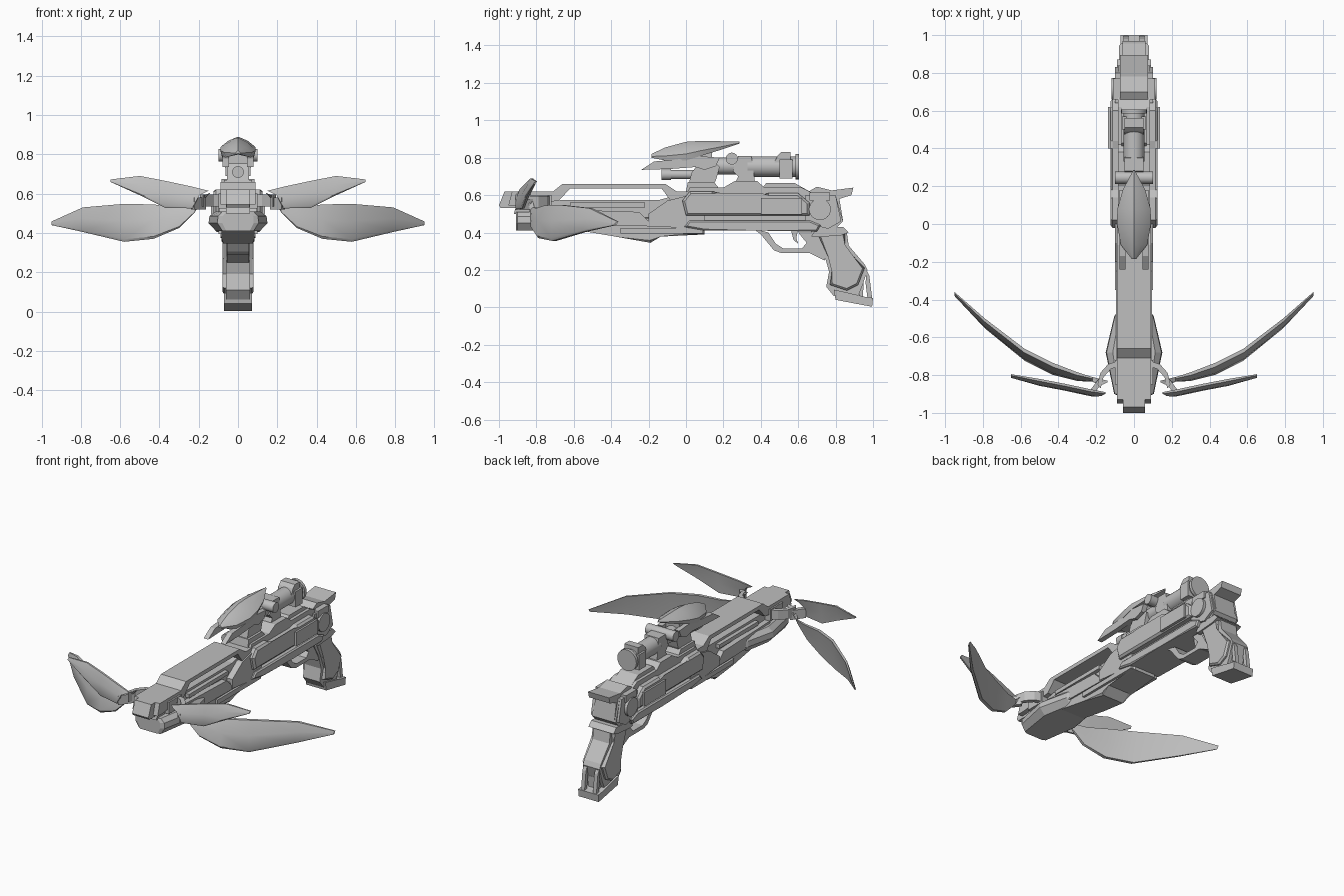
import bpy, bmesh, math
from mathutils import Vector

grey = bpy.data.materials.new("light grey")
grey.diffuse_color = (0.52, 0.52, 0.52, 1)


def finish(name, bm, smooth=False):
    bmesh.ops.recalc_face_normals(bm, faces=bm.faces)
    me = bpy.data.meshes.new(name)
    bm.to_mesh(me)
    bm.free()
    ob = bpy.data.objects.new(name, me)
    bpy.context.collection.objects.link(ob)
    me.materials.append(grey)
    if smooth:
        bpy.context.view_layer.objects.active = ob
        ob.select_set(True)
        bpy.ops.object.shade_smooth_by_angle(angle=math.radians(35))
        ob.select_set(False)
    return ob


def loft(bm, rings):
    rows = [[bm.verts.new(p) for p in r] for r in rings]
    n = len(rows[0])
    for a, b in zip(rows, rows[1:]):
        for i in range(n):
            bm.faces.new((a[i], a[(i + 1) % n], b[(i + 1) % n], b[i]))
    bm.faces.new(rows[0])
    bm.faces.new(rows[-1])


def slab(name, pts, half, inner=0, chamfer=0):
    """Side profile (y, z) across x; with inner > 0 it makes a left and right pair."""
    bm = bmesh.new()
    for s in ((1, -1) if inner else (1,)):
        a, b = (inner * s, half * s) if inner else (-half, half)
        loft(bm, [[(x, y, z) for y, z in pts] for x in (a, b)])
    if chamfer:
        edges = [e for e in bm.edges if abs(e.verts[0].co.x - e.verts[1].co.x) < 1e-5
                 and abs(abs(e.verts[0].co.x) - half) < 1e-5]
        bmesh.ops.bevel(bm, geom=edges, offset=chamfer, segments=1, affect='EDGES')
    return finish(name, bm)


def box(name, y0, y1, z0, z1, half, inner=0):
    return slab(name, [(y0, z0), (y1, z0), (y1, z1), (y0, z1)], half, inner)


def tube(name, a, b, r, n=24):
    a, b = Vector(a), Vector(b)
    q = Vector((0, 0, 1)).rotation_difference(b - a)
    ring = [q @ Vector((r * math.cos(math.tau * i / n), r * math.sin(math.tau * i / n), 0))
            for i in range(n)]
    bm = bmesh.new()
    loft(bm, [[c + p for p in ring] for c in (a, b)])
    return finish(name, bm, True)


# barrel, nose and rails
slab("top_rail", [(-.95, .545), (-.93, .62), (-.71, .62), (-.66, .66), (-.11, .66), (-.05, .62), (.04, .62),
                  (.04, .54), (-.06, .54), (-.13, .635), (-.62, .635), (-.68, .57), (-.9, .545)], .09)
slab("barrel_nose", [(-1, .545), (-.97, .62), (-.88, .62), (-.88, .53), (-.99, .53)], .058)
slab("middle_rail", [(-.92, .5), (-.9, .575), (-.14, .575), (-.05, .6), (.05, .6), (.05, .46), (-.6, .46)], .06)
box("rail_side_strip", -.62, -.22, .535, .56, .085, .055)
slab("rail_lower_strip", [(-.75, .47), (-.72, .525), (-.25, .51), (-.2, .46), (0, .46), (0, .43), (-.6, .44)], .095, .05)
box("bolt_tray", -.45, -.2, .44, .48, .075)
slab("rail_bracket", [(-.2, .44), (-.2, .5), (-.1, .57), (.02, .6), (.1, .6), (.1, .46), (0, .42)], .1)

# fore end under the barrel
slab("fore_end", [(-.91, .46), (-.9, .51), (-.5, .49), (.1, .47), (.1, .39), (-.14, .39), (-.19, .345),
                  (-.36, .375), (-.62, .42)], .085, chamfer=.012)
box("fore_grip_strip", -.35, .09, .395, .425, .1)
bm = bmesh.new()
plan = [(.08, -.91), (.105, -.9), (.15, -.68), (.105, -.49), (.08, -.45)]
plan += [(-x, y) for x, y in reversed(plan)]
loft(bm, [[(x * k, y, z) for x, y in plan] for z, k in ((.41, .75), (.45, 1), (.485, .97), (.51, .75))])
finish("flared_collar", bm)

# receiver
slab("receiver_core", [(0, .42), (-.05, .5), (0, .6), (.02, .64), (.62, .64), (.7, .6), (.8, .6), (.84, .46),
                       (.78, .4), (.6, .41), (.1, .41)], .085)
slab("receiver_side_panel", [(0, .49), (.66, .49), (.66, .56), (.6, .61), (.44, .61), (.4, .6), (.18, .6),
                             (.14, .62), (.02, .62), (-.02, .57)], .125, .08, .012)
slab("receiver_lower_panel", [(-.01, .43), (.02, .465), (.66, .465), (.72, .44), (.7, .405), (.4, .41), (.1, .41)],
     .115, .08, .008)
box("receiver_rear_panel", .4, .62, .495, .585, .137, .12)
slab("receiver_top_cover", [(0, .62), (.01, .67), (.15, .67), (.19, .62)], .07)
slab("rear_top_ridge", [(.4, .63), (.43, .665), (.58, .665), (.66, .62), (.66, .6), (.4, .6)], .065)
slab("rear_block", [(.6, .57), (.64, .61), (.7, .645), (.78, .625), (.895, .64), (.885, .6), (.82, .58), (.84, .46),
                    (.76, .42), (.62, .45)], .075)
box("rear_saddle", .66, .77, .57, .615, .11)
slab("rear_cheek", [(.64, .45), (.64, .6), (.8, .6), (.83, .46), (.76, .42)], .1, .07)
for s, side in ((1, "right"), (-1, "left")):
    tube(side + "_pivot_disc", (.09 * s, .716, .524), (.118 * s, .716, .524), .058)

# trigger guard, trigger and pistol grip
slab("trigger_guard", [(.36, .42), (.4, .39), (.47, .305), (.51, .29), (.66, .29), (.74, .25), (.78, .34), (.7, .4),
                       (.6, .4), (.645, .345), (.62, .315), (.52, .315), (.48, .34), (.44, .4)], .055)
slab("trigger", [(.56, .42), (.6, .42), (.59, .37), (.6, .34), (.575, .36)], .015)
slab("grip", [(.66, .42), (.7, .35), (.74, .28), (.765, .19), (.75, .11), (.79, .06), (.92, .06), (.945, .12),
              (.97, .2), (.955, .23), (.87, .33), (.86, .4), (.8, .43)], .06)
slab("grip_side_panel", [(.7, .4), (.76, .27), (.79, .19), (.77, .12), (.86, .09), (.92, .12), (.955, .21),
                         (.84, .33), (.85, .4)], .08, .055, .01)
slab("grip_base", [(.79, .095), (.8, .04), (.995, .003), (1, .05), (.96, .055), (.9, .07)], .072)
slab("grip_back_strut", [(.965, .2), (.98, .17), (.995, .05), (.97, .05), (.96, .13)], .055, .03)
slab("grip_inner_strut", [(.93, .13), (.95, .13), (.945, .05), (.925, .05)], .04)
slab("grip_top_clamp", [(.67, .38), (.7, .425), (.84, .43), (.87, .4), (.83, .385), (.7, .375)], .09)

# sight mount, tube and details
slab("sight_base", [(.18, .6), (.2, .64), (.26, .675), (.38, .675), (.42, .64), (.43, .6)], .085)
slab("sight_post", [(.26, .66), (.28, .7), (.25, .73), (.28, .81), (.35, .81), (.36, .74), (.37, .66)], .05)
slab("front_sight_mount", [(.01, .64), (.14, .64), (.16, .68), (.18, .75), (.15, .78), (.06, .76), (.03, .72)], .055)
tube("lower_sight_rod", (0, -.13, .71), (0, .12, .71), .025, 12)
tube("lower_rod_tip", (0, -.13, .71), (0, -.08, .71), .03, 12)
tube("sight_front_tube", (0, .08, .755), (0, .35, .755), .045)
tube("sight_tube", (0, .33, .752), (0, .6, .752), .055)
tube("eyepiece_ring", (0, .585, .752), (0, .605, .752), .068)
tube("sight_knob", (-.1, .245, .795), (.1, .245, .795), .032)
slab("sight_rear_cap", [(.47, .77), (.49, .81), (.51, .83), (.56, .83), (.56, .77)], .05)
slab("sight_rear_clamp", [(.5, .69), (.5, .79), (.57, .79), (.57, .69)], .063)
slab("hood_prong", [(-.24, .735), (-.17, .78), (-.05, .79), (.05, .81), (.18, .8), (.16, .755), (.1, .735), (.05, .75),
                    (-.08, .74)], .078, .045)
box("hood_support", -.08, .14, .75, .83, .05)

# pointed hood over the sight
bm = bmesh.new()
rings = []
for y, w, top, edge in ((-.185, .012, .82, .80), (-.11, .07, .855, .785), (0, .09, .885, .785), (.08, .088, .89, .81),
                        (.18, .06, .888, .84), (.285, .004, .886, .875)):
    h = top - edge
    half = [(w * .9, edge), (w, edge + .35 * h), (w * .55, edge + .75 * h)]
    ring = half + [(0, top)] + [(-x, z) for x, z in reversed(half)] + [(0, edge + .2 * h)]
    rings.append([(x, y, z) for x, z in ring])
loft(bm, rings)
finish("sight_hood", bm, True)


# bow limbs: bulged blades swept backwards; rows are x, y, top z, bottom z
def blade(name, rows, thick):
    for s, side in ((1, "right"), (-1, "left")):
        bm = bmesh.new()
        rings = []
        for x, y, zt, zb in rows:
            h = zt - zb
            t = min(thick, .014 + h * .25)
            sec = [(0, 0), (-.4 * t, 0), (-t, .45), (-1.15 * t, .93), (-t, 1), (-.6 * t, 1), (-.35 * t, .5)]
            # the inner end is cut along a slope
            rings.append([((x + .05 * f * (x < .2)) * s, y + d, zt - h * f) for d, f in sec])
        loft(bm, rings)
        finish(side + name, bm, True)


blade("_large_limb", [(.14, -.83, .605, .585), (.22, -.81, .535, .505), (.3, -.785, .53, .425), (.43, -.735, .545, .37),
                      (.58, -.66, .548, .355), (.79, -.5, .53, .405), (.95, -.36, .458, .44)], .055)
blade("_upper_limb", [(.15, -.89, .615, .59), (.23, -.875, .635, .525), (.37, -.845, .665, .528), (.5, -.82, .69, .592),
                      (.65, -.795, .672, .66)], .032)

# curved arms joining the limbs to the barrel
for s, side in ((1, "right"), (-1, "left")):
    for part, zc, path in (("_limb_arm", .565, ((.07, -.735), (.13, -.755), (.17, -.8), (.185, -.86))),
                           ("_limb_link", .55, ((.17, -.82), (.2, -.86), (.23, -.9)))):
        bm = bmesh.new()
        loft(bm, [[((x + dx) * s, y + dy, zc + dz) for dx, dy, dz in
                   ((.008, .012, .03), (-.008, -.012, .03), (-.008, -.012, -.03), (.008, .012, -.03))]
                  for x, y in path])
        finish(side + part, bm)
box("arm_socket", -.85, -.72, .525, .6, .1)
